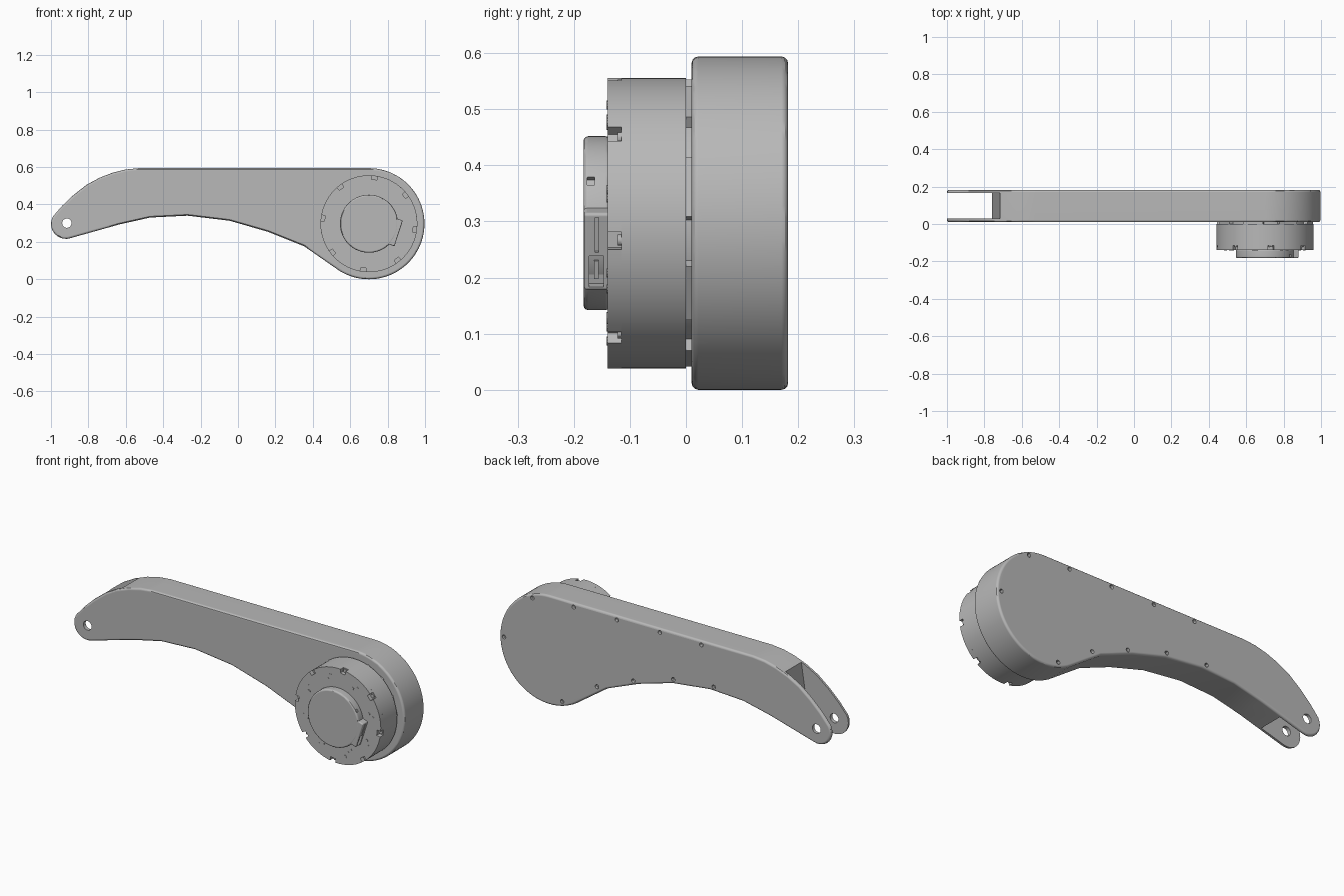
import bpy, bmesh
from math import radians, sin, cos
from mathutils import Matrix, Vector

cube = bpy.data.objects.get("Cube")
if cube:
    bpy.data.objects.remove(cube, do_unlink=True)

grey = bpy.data.materials.new("plain grey")
grey.use_nodes = True
grey.diffuse_color = (0.48, 0.48, 0.48, 1)
grey.node_tree.nodes["Principled BSDF"].inputs["Base Color"].default_value = grey.diffuse_color

HUB = Vector((0.70, 0, 0.297))
HUB_R = 0.297
DRUM_R = 0.259


def polar(angle, r, x=HUB.x, z=HUB.z):
    """Point in the x-z plane at an angle around a centre."""
    return x + r * cos(radians(angle)), z + r * sin(radians(angle))


def make_object(name, bm):
    bmesh.ops.recalc_face_normals(bm, faces=bm.faces)
    mesh = bpy.data.meshes.new(name)
    bm.to_mesh(mesh)
    bm.free()
    mesh.materials.append(grey)
    obj = bpy.data.objects.new(name, mesh)
    bpy.context.collection.objects.link(obj)
    return obj


def rod(bm, x, z, r, y0, y1, sides=16):
    """Cylinder along y."""
    place = Matrix.Translation((x, (y0 + y1) / 2, z)) @ Matrix.Rotation(radians(90), 4, 'X')
    bmesh.ops.create_cone(bm, cap_ends=True, segments=sides, radius1=r, radius2=r,
                          depth=abs(y1 - y0), matrix=place)


def hub_box(bm, angle, r0, r1, width, y0, y1, shift=0):
    """Box placed around the hub axis, with its depth pointing outward."""
    place = (Matrix.Translation(HUB) @ Matrix.Rotation(-radians(angle), 4, 'Y')
             @ Matrix.Translation(((r0 + r1) / 2, (y0 + y1) / 2, shift))
             @ Matrix.Diagonal((r1 - r0, y1 - y0, width, 1)))
    bmesh.ops.create_cube(bm, size=1, matrix=place)


def prism(bm, outline, y0, y1):
    """Extrude an x-z outline along y."""
    face = bm.faces.new([bm.verts.new((x, y0, z)) for x, z in outline])
    new = bmesh.ops.extrude_face_region(bm, geom=[face])["geom"]
    moved = [v for v in new if isinstance(v, bmesh.types.BMVert)]
    bmesh.ops.translate(bm, verts=moved, vec=(0, y1 - y0, 0))
    if not any(f.normal.y < 0 and f.calc_center_median().y == y0 for f in bm.faces):
        bm.normal_update()


def finish(obj, bevel=0, cutters=()):
    """Bevel, cut, bake the modifiers and shade with flat broad faces."""
    if bevel:
        mod = obj.modifiers.new("bevel", 'BEVEL')
        mod.width, mod.segments = bevel, 3
        mod.limit_method, mod.angle_limit = 'ANGLE', radians(50)
    for cutter in cutters:
        mod = obj.modifiers.new("cut", 'BOOLEAN')
        mod.operation, mod.solver, mod.object = 'DIFFERENCE', 'EXACT', cutter
    bpy.context.view_layer.update()
    baked = bpy.data.meshes.new_from_object(
        obj.evaluated_get(bpy.context.evaluated_depsgraph_get()))
    obj.modifiers.clear()
    obj.data = baked
    for cutter in cutters:
        bpy.data.objects.remove(cutter, do_unlink=True)
    bpy.ops.object.select_all(action='DESELECT')
    obj.select_set(True)
    bpy.context.view_layer.objects.active = obj
    bpy.ops.object.shade_smooth_by_angle(angle=radians(30))
    mod = obj.modifiers.new("flat faces", 'WEIGHTED_NORMAL')
    mod.keep_sharp = True


# Arm: round hub end, flat top, drooping fork tip and arched underside
outline = [polar(a, HUB_R) for a in range(-122, 91, 4)]
outline += [(-0.53, 0.594), (-0.60, 0.587), (-0.67, 0.57), (-0.74, 0.543),
            (-0.81, 0.505), (-0.88, 0.45), (-0.94, 0.393)]
outline += [polar(a, 0.08, -0.92, 0.296) for a in range(150, 291, 14)]
outline += [(-0.635, 0.293), (-0.47, 0.33), (-0.27, 0.34), (-0.045, 0.313),
            (0.16, 0.254), (0.353, 0.177)]
bm = bmesh.new()
prism(bm, outline, 0.01, 0.182)
arm = make_object("arm", bm)

# Fork slot with a slanting end wall
bm = bmesh.new()
prism(bm, [(-1.1, 0.1), (-0.76, 0.1), (-0.76, 0.27), (-0.715, 0.56),
           (-0.715, 0.7), (-1.1, 0.7)], 0.03, 0.166)
slot = make_object("slot_cutter", bm)

# Pin hole through the fork and screw pits on the back
bm = bmesh.new()
rod(bm, -0.915, 0.3, 0.025, -0.1, 0.3, 24)
pin = make_object("pin_cutter", bm)
bm = bmesh.new()
for x, z in [(0.80, 0.555), (0.55, 0.572), (0.29, 0.572), (0.03, 0.572), (-0.22, 0.572),
             (0.97, 0.297), (0.62, 0.038), (0.41, 0.175), (0.19, 0.265),
             (-0.05, 0.338), (-0.295, 0.362)]:
    rod(bm, x, z, 0.011, 0.165, 0.2, 12)
pits = make_object("screw_cutter", bm)
finish(arm, 0.012, [slot, pin, pits])

# Motor drum
bm = bmesh.new()
rod(bm, HUB.x, HUB.z, DRUM_R, -0.115, 0, 72)
finish(make_object("motor_drum", bm))

# Drum front plate with eight rim notches
outline = []
for i in range(8):
    start = 83 + 45 * i
    outline += [polar(start - 3.5, 0.238), polar(start + 3.5, 0.238)]
    outline += [polar(start + 3.5 + 4.75 * k, DRUM_R) for k in range(9)]
bm = bmesh.new()
prism(bm, outline, -0.14, -0.115)
finish(make_object("drum_front_plate", bm))

# Screw heads in the rim notches and small contacts on the front plate
bm = bmesh.new()
for i in range(8):
    rod(bm, *polar(83 + 45 * i, 0.248), 0.01, -0.122, -0.114, 12)
finish(make_object("rim_screws", bm))
bm = bmesh.new()
for i in range(8):
    for offset, r in ((-3, 0.215), (3, 0.195)):
        rod(bm, *polar(60 + 45 * i + offset, r), 0.008, -0.1415, -0.138, 10)
for angle in (256, 294):
    rod(bm, *polar(angle, 0.185), 0.011, -0.1415, -0.138, 12)
finish(make_object("front_contacts", bm))

# Thin neck and spacer tabs between drum and arm
bm = bmesh.new()
rod(bm, HUB.x, HUB.z, 0.235, -0.005, 0.015, 72)
finish(make_object("neck", bm))
bm = bmesh.new()
for i in range(8):
    hub_box(bm, 15 + 45 * i, 0.20, 0.25, 0.11, -0.005, 0.015)
finish(make_object("spacer_tabs", bm))

# Cover cap on the drum, with a small side slot
bm = bmesh.new()
rod(bm, HUB.x, HUB.z, 0.155, -0.183, -0.135, 64)
cap = make_object("cover_cap", bm)
bm = bmesh.new()
hub_box(bm, 29, 0.145, 0.17, 0.016, -0.176, -0.163)
finish(cap, 0.009, [make_object("cap_cutter", bm)])

# Connector housing on the side of the cap, with socket and groove
bm = bmesh.new()
hub_box(bm, -18, 0.07, 0.167, 0.145, -0.182, -0.135)
housing = make_object("connector_housing", bm)
bm = bmesh.new()
hub_box(bm, -18, 0.147, 0.18, 0.058, -0.173, -0.147, -0.036)
hub_box(bm, -18, 0.16, 0.18, 0.065, -0.162, -0.156, 0.032)
finish(housing, 0.006, [make_object("socket_cutter", bm)])
bm = bmesh.new()
hub_box(bm, -18, 0.14, 0.16, 0.034, -0.164, -0.156, -0.036)
finish(make_object("socket_tongue", bm))
